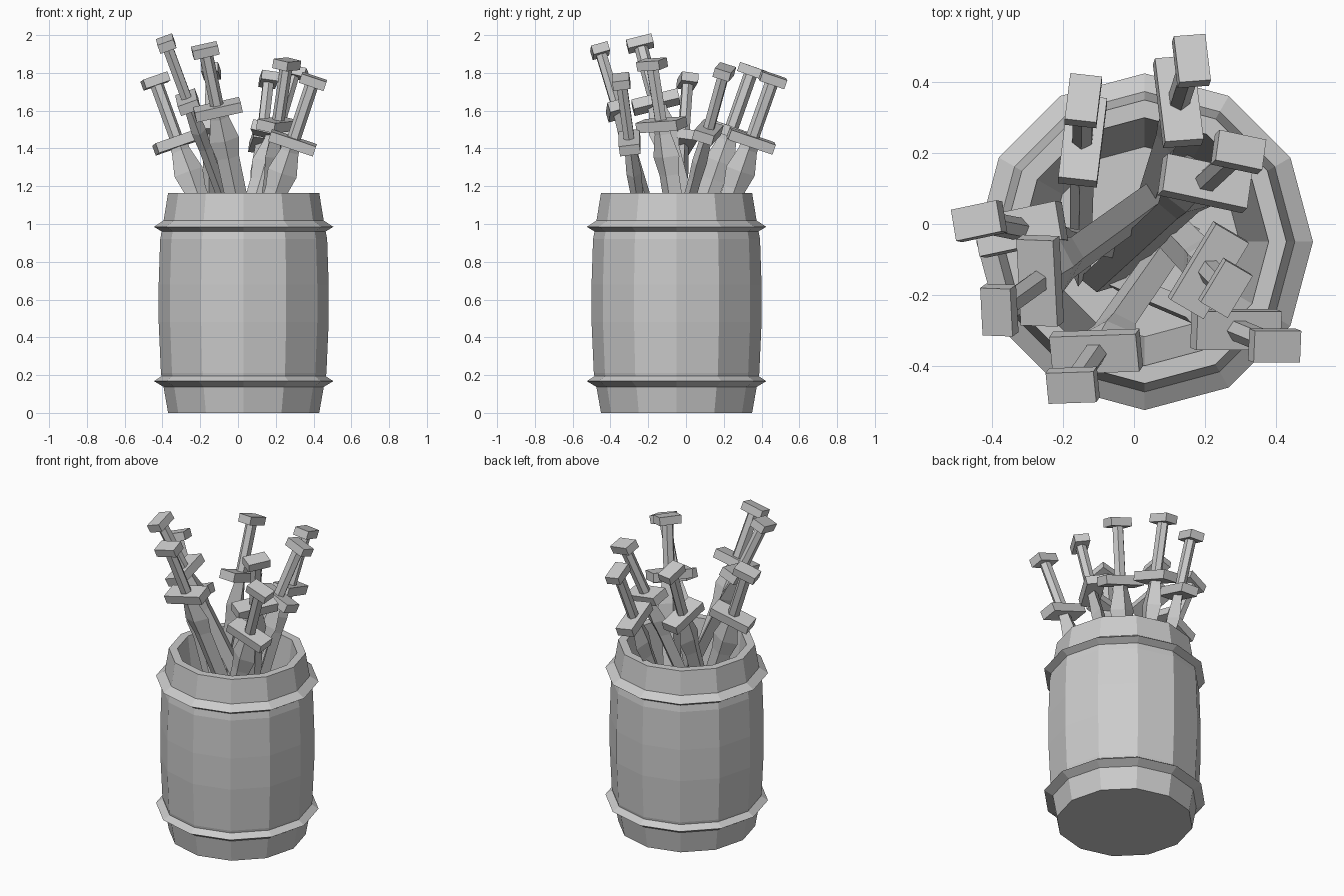
import bpy, bmesh, math
from mathutils import Vector, Matrix

if "Cube" in bpy.data.objects:
    bpy.data.objects.remove(bpy.data.objects["Cube"])


def finish(name, bm, matrix=None):
    bmesh.ops.recalc_face_normals(bm, faces=bm.faces)
    mesh = bpy.data.meshes.new(name)
    bm.to_mesh(mesh)
    bm.free()
    ob = bpy.data.objects.new(name, mesh)
    if matrix:
        ob.matrix_world = matrix
    bpy.context.collection.objects.link(ob)
    return ob


def loft(name, rings, closed=False, matrix=None):
    """Skin a list of equal-length point rings; cap the ends or join them in a loop."""
    bm = bmesh.new()
    vs = [[bm.verts.new(p) for p in ring] for ring in rings]
    n = len(vs[0])
    pairs = list(zip(vs, vs[1:])) + ([(vs[-1], vs[0])] if closed else [])
    for a, b in pairs:
        for i in range(n):
            j = (i + 1) % n
            bm.faces.new((a[i], a[j], b[j], b[i]))
    if not closed:
        bm.faces.new(vs[0])
        bm.faces.new(vs[-1])
    return finish(name, bm, matrix)


def ring(rx, ry, z, n):
    return [(rx * math.cos(math.tau * i / n), ry * math.sin(math.tau * i / n), z)
            for i in range(n)]


def box(name, size, z, matrix):
    bm = bmesh.new()
    bmesh.ops.create_cube(bm, size=1)
    bmesh.ops.scale(bm, vec=size, verts=bm.verts)
    bmesh.ops.translate(bm, vec=(0, 0, z), verts=bm.verts)
    return finish(name, bm, matrix)


# Barrel: 12-sided hollow body, outer wall up, over the rim and down to the inner floor
place = Matrix.Translation((0.03, -0.05, 0))
body = [(0.40, 0), (0.43, 0.17), (0.438, 0.21), (0.45, 0.48), (0.45, 0.68),
        (0.442, 0.92), (0.43, 0.98), (0.40, 1.165), (0.35, 1.165), (0.268, 0.45)]
loft("barrel", [ring(r, r, z, 12) for r, z in body], matrix=place)

# Two pointed hoops
for name, z in (("lower_hoop", 0.168), ("upper_hoop", 0.985)):
    profile = [(0.40, z - 0.033), (0.42, z - 0.033), (0.475, z),
               (0.42, z + 0.036), (0.40, z + 0.036)]
    loft(name, [ring(r, r, h, 12) for r, h in profile], closed=True, matrix=place)


# Sword: blade, guard, grip and pommel along the line from guard to pommel
def sword(i, guard, pommel, degrees):
    guard, pommel = Vector(guard), Vector(pommel)
    axis = (pommel - guard).normalized()
    a = math.radians(degrees)
    side = Vector((math.cos(a), math.sin(a), 0))
    side.z = -side.dot(axis) / axis.z
    side.normalize()
    m = Matrix((side, axis.cross(side), axis)).transposed().to_4x4()
    m.translation = guard
    top = (pommel - guard).length
    box(f"guard_{i}", (0.25, 0.11, 0.055), 0, m)
    box(f"pommel_{i}", (0.138, 0.09, 0.05), top, m)
    loft(f"grip_{i}", [ring(0.036, 0.032, z, 6) for z in (0, top)], matrix=m)
    end = -(guard.z - 0.47) / axis.z
    blade = [(0.05, 0.032, 0), (0.05, 0.032, -0.05), (0.08, 0.04, -0.17),
             (0.06, 0.034, -0.27), (0.055, 0.03, end)]
    loft(f"blade_{i}", [ring(x, y, z, 4) for x, y, z in blade], matrix=m)


swords = [
    ((-0.32, -0.015, 1.435), (-0.437, 0.008, 1.757), 12),
    ((-0.265, -0.16, 1.645), (-0.38, -0.243, 1.955), 93),
    ((-0.107, -0.36, 1.605), (-0.173, -0.455, 1.918), 2),
    ((0.288, -0.298, 1.43), (0.397, -0.343, 1.755), 0),
    ((0.21, -0.13, 1.525), (0.258, -0.18, 1.845), 59),
    ((0.20, 0.115, 1.485), (0.295, 0.203, 1.805), -12),
    ((0.125, 0.345, 1.44), (0.162, 0.46, 1.765), -83),
    ((-0.145, 0.235, 1.49), (-0.143, 0.348, 1.81), 83),
]
for i, (g, p, d) in enumerate(swords, 1):
    sword(i, g, p, d)
